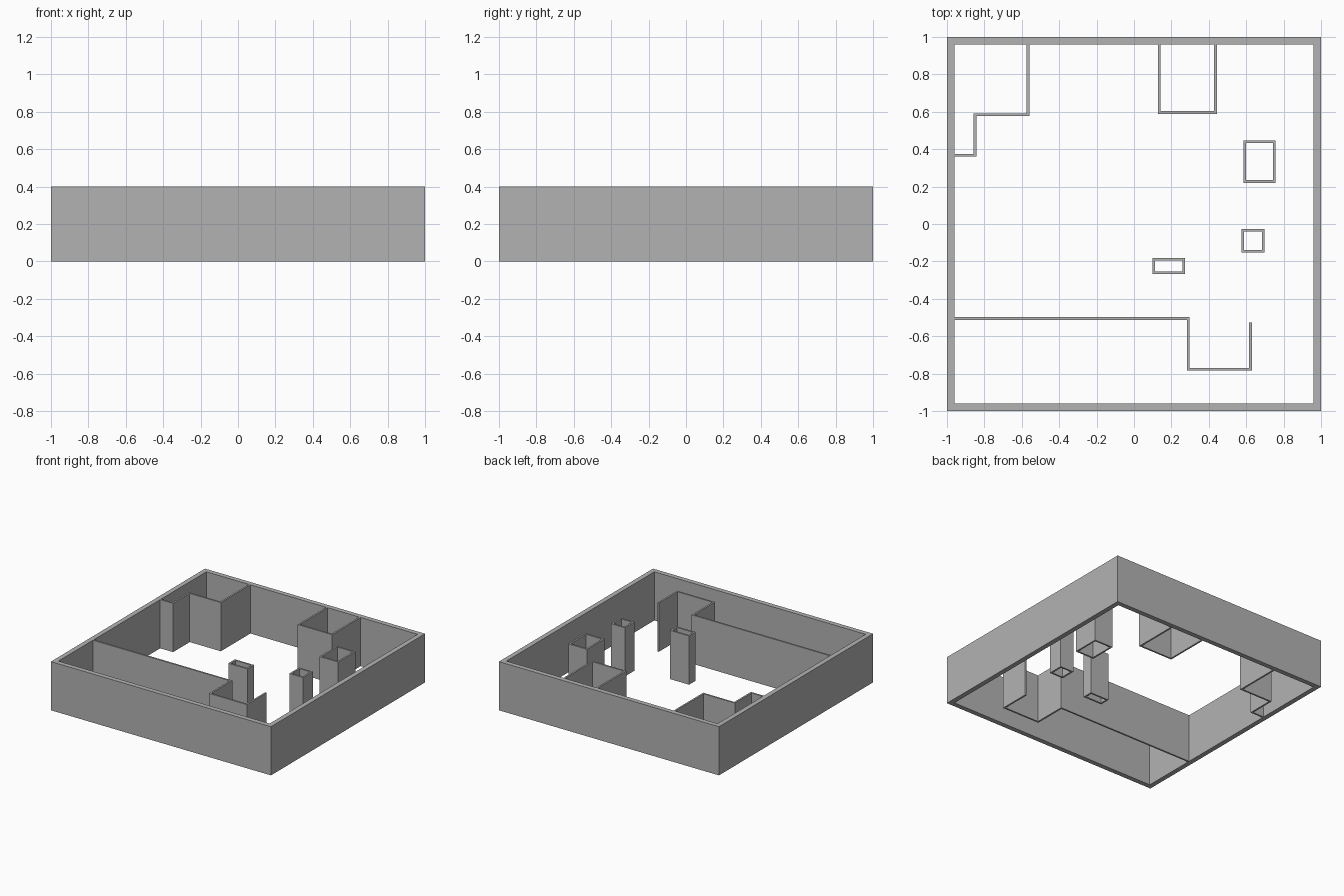
import bpy
import bmesh
from mathutils import Vector

cube = bpy.data.objects.get("Cube")
if cube:
    bpy.data.objects.remove(cube, do_unlink=True)

HEIGHT = 0.4
THIN = 0.014
INNER = 0.96

grey = bpy.data.materials.new("wall grey")
grey.use_nodes = True
color = (0.45, 0.45, 0.45, 1)
grey.diffuse_color = color
grey.node_tree.nodes["Principled BSDF"].inputs["Base Color"].default_value = color


def wall(name, points, thickness=THIN, closed=False):
    """Full-height wall with square mitred corners along a centre line."""
    pts = [Vector(p) for p in points]
    n = len(pts)
    count = n if closed else n - 1
    normals = []
    for i in range(count):
        d = (pts[(i + 1) % n] - pts[i]).normalized()
        normals.append(Vector((-d.y, d.x)))
    bm = bmesh.new()
    rings = []
    for i, p in enumerate(pts):
        if closed:
            off = normals[i - 1] + normals[i]
        elif i == 0:
            off = normals[0]
        elif i == n - 1:
            off = normals[-1]
        else:
            off = normals[i - 1] + normals[i]
        a, b = p + off * thickness / 2, p - off * thickness / 2
        rings.append([bm.verts.new((q.x, q.y, z)) for q, z in
                      ((a, 0), (b, 0), (b, HEIGHT), (a, HEIGHT))])
    for i in range(count):
        r, s = rings[i], rings[(i + 1) % n]
        for k in range(4):
            m = (k + 1) % 4
            bm.faces.new((r[k], r[m], s[m], s[k]))
    if not closed:
        bm.faces.new(rings[0])
        bm.faces.new(rings[-1])
    bmesh.ops.recalc_face_normals(bm, faces=bm.faces)
    mesh = bpy.data.meshes.new(name)
    bm.to_mesh(mesh)
    bm.free()
    mesh.materials.append(grey)
    obj = bpy.data.objects.new(name, mesh)
    bpy.context.collection.objects.link(obj)


def box_wall(name, x0, x1, y0, y1, thickness=THIN):
    """Closed rectangular wall given by its outer sides."""
    h = thickness / 2
    x0, x1, y0, y1 = x0 + h, x1 - h, y0 + h, y1 - h
    wall(name, [(x0, y0), (x1, y0), (x1, y1), (x0, y1)], thickness, True)


# Thick outer walls
box_wall("outer_walls", -1, 1, -1, 1, 1 - INNER)

# Thin partitions
wall("front_partition", [(-INNER, -0.505), (0.291, -0.505), (0.291, -0.777),
                         (0.623, -0.777), (0.623, -0.527)])
wall("back_corner_partition", [(-INNER, 0.368), (-0.85, 0.368), (-0.85, 0.584),
                               (-0.567, 0.584), (-0.567, INNER)])
wall("back_alcove", [(0.136, INNER), (0.136, 0.596), (0.436, 0.596), (0.436, INNER)])

# Hollow pillars
box_wall("large_pillar", 0.586, 0.757, 0.22, 0.447)
box_wall("small_pillar", 0.574, 0.699, -0.153, -0.026)
box_wall("middle_pillar", 0.099, 0.272, -0.267, -0.181)
